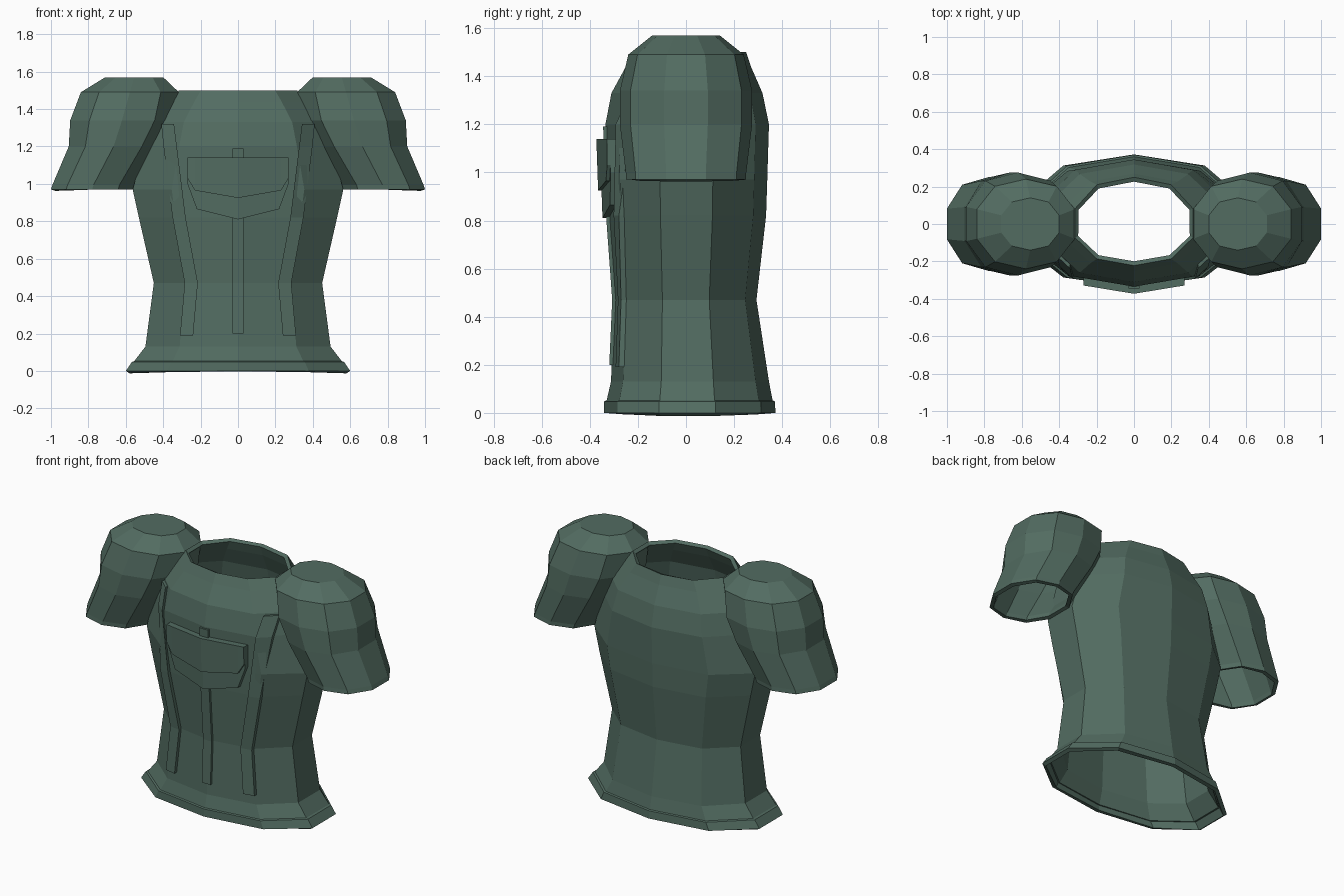
import bpy, bmesh

if "Cube" in bpy.data.objects:
    bpy.data.objects.remove(bpy.data.objects["Cube"])

mat = bpy.data.materials.new("green_cloth")
mat.diffuse_color = (0.085, 0.15, 0.12, 1)
mat.use_nodes = True
mat.node_tree.nodes["Principled BSDF"].inputs["Base Color"].default_value = mat.diffuse_color

# Ten-sided cross-section, counter-clockwise, as unit factors
DECAGON = [(0, -1), (.63, -.84), (1, -.33), (1, .33), (.63, .84),
           (0, 1), (-.63, .84), (-1, .33), (-1, -.33), (-.63, -.84)]

# Torso rings: z, half width, front depth, back depth
TORSO = [(0, .6, .34, .372), (.048, .567, .34, .37), (.052, .555, .33, .36),
         (.13, .495, .312, .345), (.47, .45, .297, .293), (.82, .53, .322, .333),
         (.97, .563, .327, .338), (1.2, .50, .335, .345), (1.33, .46, .31, .318),
         (1.44, .37, .25, .27), (1.5, .315, .222, .25)]

# Sleeve rings: z, centre x, half width, half depth
SLEEVE = [(.97, .78, .22, .25), (.995, .772, .22, .25), (1.2, .665, .24, .275),
          (1.34, .62, .277, .275), (1.49, .578, .262, .24), (1.57, .555, .155, .14)]


def make(name, verts, faces):
    me = bpy.data.meshes.new(name)
    me.from_pydata(verts, [], faces)
    me.materials.append(mat)
    ob = bpy.data.objects.new(name, me)
    bpy.context.collection.objects.link(ob)
    return ob


def loft(name, rings, cap=False):
    """Skin stacked decagons: z, centre x, half width, front, back."""
    n = len(DECAGON)
    verts = [(cx + u * w, v * (f if v < 0 else b), z)
             for z, cx, w, f, b in rings for u, v in DECAGON]
    faces = [(r * n + i, r * n + (i + 1) % n, (r + 1) * n + (i + 1) % n, (r + 1) * n + i)
             for r in range(len(rings) - 1) for i in range(n)]
    if cap:
        faces.append(tuple(range(len(verts) - n, len(verts))))
    ob = make(name, verts, faces)
    mod = ob.modifiers.new("thickness", 'SOLIDIFY')
    mod.thickness = .025
    mod.offset = -1
    return ob


def front_y(x, z):
    """Depth of the torso's front surface at x, z."""
    for a, b in zip(TORSO, TORSO[1:]):
        if z <= b[0]:
            break
    t = (z - a[0]) / (b[0] - a[0])
    w, f = a[1] + t * (b[1] - a[1]), a[2] + t * (b[2] - a[2])
    u = abs(x) / w
    if u < .63:
        return -f * (1 - .16 * u / .63)
    return -f * (.84 - .51 * (u - .63) / .37)


def plate(name, rungs, height):
    """Raised patch following the torso front; rungs are pairs of (x, z)."""
    verts = []
    for rung in rungs:
        for x, z in rung:
            y = front_y(x, z)
            verts += [(x, y - height, z), (x, y + .012, z)]
    faces = []
    for i in range(len(rungs) - 1):
        a, b = 4 * i, 4 * i + 4
        faces += [(a, a + 2, b + 2, b), (a + 1, b + 1, b + 3, a + 3),
                  (a, b, b + 1, a + 1), (a + 2, a + 3, b + 3, b + 2)]
    e = 4 * len(rungs) - 4
    faces += [(0, 1, 3, 2), (e, e + 2, e + 3, e + 1)]
    ob = make(name, verts, faces)
    bm = bmesh.new()
    bm.from_mesh(ob.data)
    bmesh.ops.recalc_face_normals(bm, faces=bm.faces)
    bm.to_mesh(ob.data)
    bm.free()
    return ob


# Body
loft("torso", [(z, 0, w, f, b) for z, w, f, b in TORSO])

# Sleeves
for side, label in ((1, "right"), (-1, "left")):
    loft("sleeve_" + label, [(z, cx * side, w, d, d) for z, cx, w, d in SLEEVE], cap=True)

# Side straps
STRAP = [(.19, .24, .31), (.47, .215, .285), (.82, .28, .35), (1.2, .327, .398), (1.32, .342, .41)]
for side, label in ((1, "right"), (-1, "left")):
    plate("strap_" + label, [((side * a, z), (side * b, z)) for z, a, b in STRAP], .022)

# Centre placket
plate("centre_strip", [((-.03, z), (.03, z)) for z in (.2, .47, .82, .97, 1.19)], .015)

# Chest pocket and flap
POCKET = [(-.27, 1.03, 1.0), (-.22, 1.05, .865), (0, 1.05, .81), (.22, 1.05, .865), (.27, 1.03, 1.0)]
FLAP = [(-.27, 1.14, 1.03), (-.23, 1.14, .965), (0, 1.14, .925), (.23, 1.14, .965), (.27, 1.14, 1.03)]
plate("pocket", [((x, t), (x, b)) for x, t, b in POCKET], .026)
plate("pocket_flap", [((x, t), (x, b)) for x, t, b in FLAP], .04)
